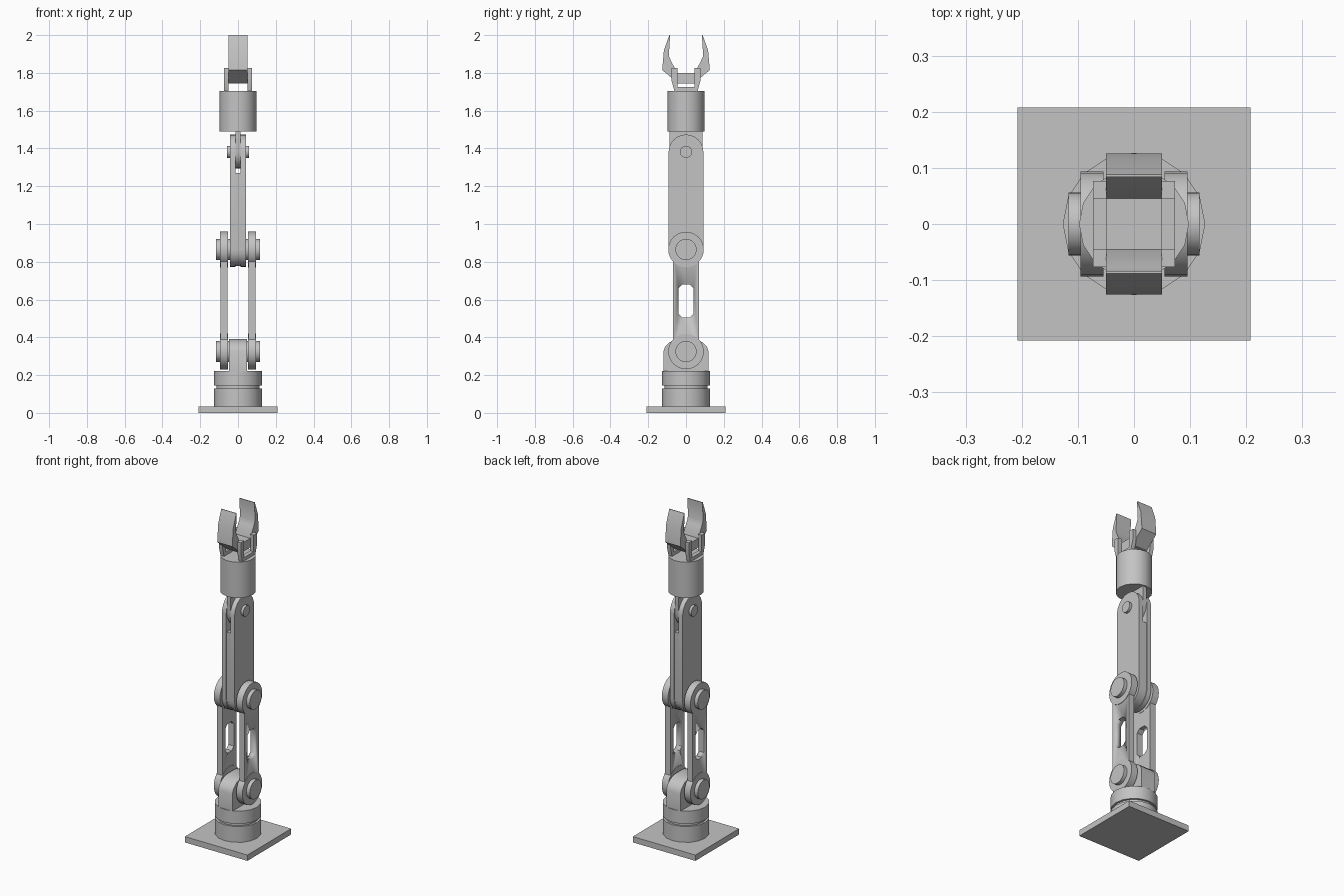
import bpy, bmesh, math

cube = bpy.data.objects.get("Cube")
if cube:
    bpy.data.objects.remove(cube, do_unlink=True)

metal = bpy.data.materials.new("light_grey_metal")
metal.use_nodes = True
GREY = (0.55, 0.55, 0.55, 1)
metal.diffuse_color = GREY
metal.node_tree.nodes["Principled BSDF"].inputs["Base Color"].default_value = GREY


def finish(name, bm):
    bmesh.ops.recalc_face_normals(bm, faces=bm.faces)
    mesh = bpy.data.meshes.new(name)
    bm.to_mesh(mesh)
    bm.free()
    mesh.materials.append(metal)
    obj = bpy.data.objects.new(name, mesh)
    bpy.context.collection.objects.link(obj)
    bpy.ops.object.select_all(action='DESELECT')
    obj.select_set(True)
    bpy.context.view_layer.objects.active = obj
    bpy.ops.object.shade_smooth_by_angle(angle=math.radians(30))
    return obj


def plate(name, outline, x0, x1):
    """Extrude a (y, z) outline along x."""
    bm = bmesh.new()
    face = bm.faces.new([bm.verts.new((x0, y, z)) for y, z in outline])
    ext = bmesh.ops.extrude_face_region(bm, geom=[face])
    verts = [v for v in ext["geom"] if isinstance(v, bmesh.types.BMVert)]
    bmesh.ops.translate(bm, verts=verts, vec=(x1 - x0, 0, 0))
    return finish(name, bm)


def arc(z, r, start, end, n):
    angles = [math.radians(start + (end - start) * i / n) for i in range(n + 1)]
    return [(r * math.cos(a), z + r * math.sin(a)) for a in angles]


def disc(z, r, n=24):
    return arc(z, r, 0, 360, n)[:-1]


def box(y, z0, z1):
    return [(-y, z0), (y, z0), (y, z1), (-y, z1)]


def mirrored(half):
    """Complete an outline given its +y half, from bottom to top."""
    return half + [(-y, z) for y, z in reversed(half)]


def lathe(name, profile, n=16):
    bm = bmesh.new()
    rings = []
    for r, z in profile:
        rings.append([bm.verts.new((r * math.cos(math.tau * i / n),
                                    r * math.sin(math.tau * i / n), z)) for i in range(n)])
    for a, b in zip(rings, rings[1:]):
        for i in range(n):
            j = (i + 1) % n
            bm.faces.new((a[i], a[j], b[j], b[i]))
    bm.faces.new(rings[0])
    bm.faces.new(rings[-1])
    return finish(name, bm)


SHOULDER, ELBOW, WRIST = 0.325, 0.865, 1.382

# Base plate, grooved turntable and shoulder block
plate("base_plate", box(0.208, 0, 0.035), -0.208, 0.208)
lathe("turntable", [(0.127, 0.035), (0.127, 0.13), (0.115, 0.13),
                    (0.115, 0.145), (0.127, 0.145), (0.127, 0.222)])
plate("shoulder_block", mirrored([(0.12, 0.22), (0.12, 0.325), (0.11, 0.352),
                                  (0.085, 0.375), (0.045, 0.39)]), -0.047, 0.047)

# Lower arm: a pair of slotted links with round ends
slot = mirrored([(0.02, 0.505), (0.04, 0.525), (0.04, 0.66), (0.02, 0.68)])
cutter = plate("slot_cutter", slot, -0.2, 0.2)
cutter.hide_render = True
cutter.hide_set(True)
for side, s in (("left", 1), ("right", -1)):
    bar = plate(f"lower_link_{side}", box(0.068, SHOULDER, ELBOW), s * 0.056, s * 0.092)
    cut = bar.modifiers.new("slot", 'BOOLEAN')
    cut.operation = 'DIFFERENCE'
    cut.solver = 'EXACT'
    cut.object = cutter
    for joint, z in (("shoulder", SHOULDER), ("elbow", ELBOW)):
        plate(f"{joint}_disc_{side}", disc(z, 0.094), s * 0.054, s * 0.095)

# Joint pins
for joint, z, r, x in (("shoulder", SHOULDER, 0.056, 0.117),
                       ("elbow", ELBOW, 0.056, 0.117), ("wrist", WRIST, 0.032, 0.057)):
    plate(f"{joint}_pin", disc(z, r), -x, x)

# Upper arm: solid core with two cheeks that form the wrist fork
plate("upper_arm_core", arc(ELBOW, 0.088, 180, 360, 12) + [(0.088, 1.27), (-0.088, 1.27)],
      -0.014, 0.014)
for side, s in (("left", 1), ("right", -1)):
    plate(f"upper_arm_cheek_{side}",
          arc(ELBOW, 0.092, 180, 360, 12) + arc(WRIST, 0.092, 0, 180, 12),
          s * 0.014, s * 0.042)

# Wrist tongue and hand drum
plate("wrist_tongue", arc(WRIST, 0.088, 180, 360, 12) + [(0.088, 1.5), (-0.088, 1.5)],
      -0.012, 0.012)
lathe("hand_drum", [(0.098, 1.49), (0.098, 1.705)])

# Forked brackets on both sides of the hand
bracket = [(0.06, 1.7), (0.077, 1.76), (0.077, 1.825), (0.045, 1.825), (0.045, 1.725)]
for side, s in (("left", 1), ("right", -1)):
    plate(f"hand_bracket_{side}", mirrored(bracket), s * 0.049, s * 0.073)

# Palm bar with two curved claws
plate("palm_bar", box(0.047, 1.745, 1.8), -0.05, 0.05)
claw = [(0.045, 1.748), (0.126, 1.815), (0.117, 1.92), (0.088, 2.0),
        (0.084, 2.0), (0.091, 1.89), (0.078, 1.86), (0.045, 1.8)]
for side, s in (("front", -1), ("back", 1)):
    plate(f"claw_{side}", [(s * y, z) for y, z in claw], -0.05, 0.05)
